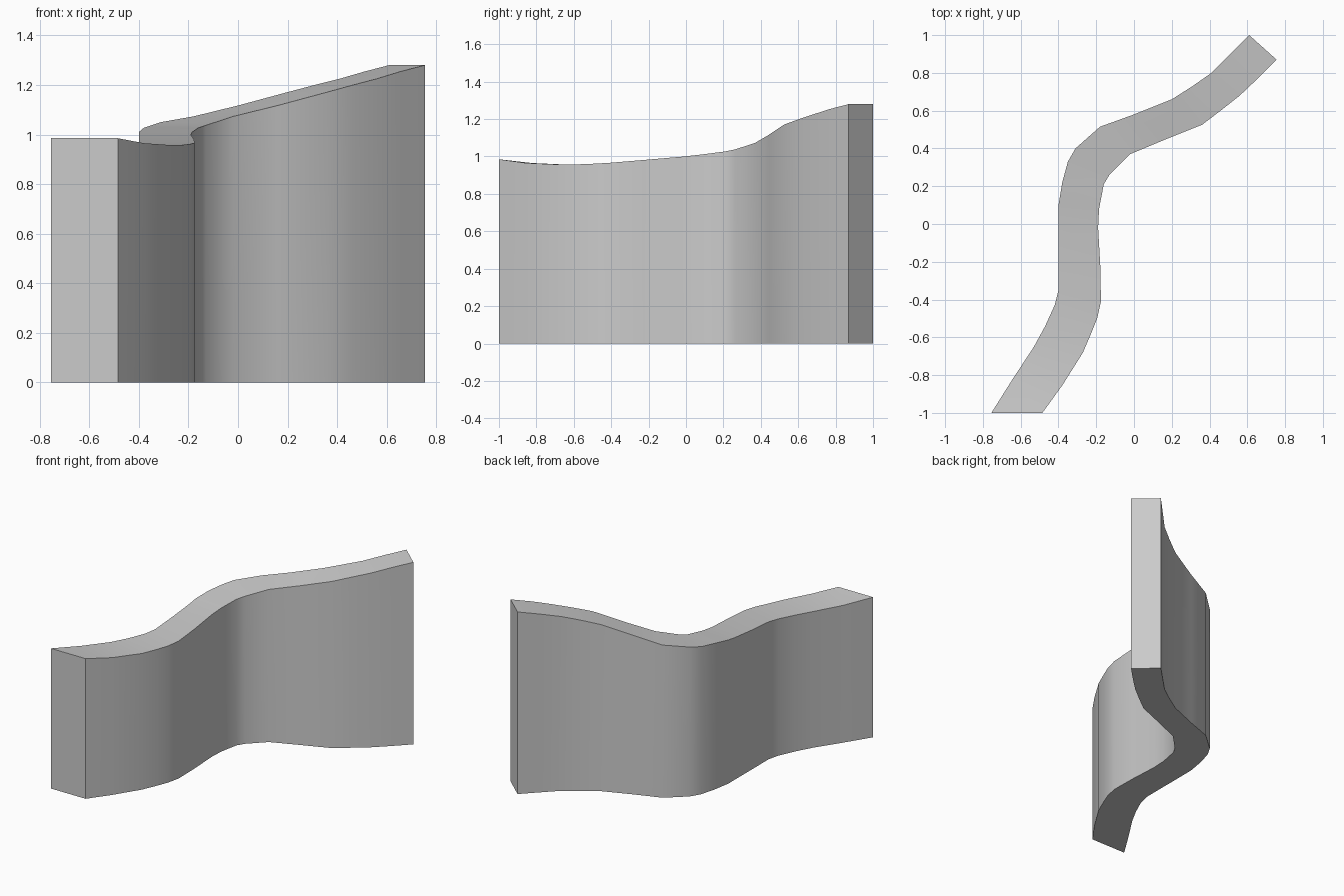
import bpy, bmesh, math

# Stations along the wall: left x, left y, right x, right y, top height
STATIONS = [
    (-0.755, -1.00, -0.485, -1.00, 0.985),
    (-0.645, -0.825, -0.38, -0.855, 0.965),
    (-0.53, -0.65, -0.27, -0.68, 0.957),
    (-0.47, -0.54, -0.225, -0.575, 0.958),
    (-0.42, -0.43, -0.195, -0.50, 0.961),
    (-0.40, -0.35, -0.175, -0.41, 0.966),
    (-0.40, -0.15, -0.178, -0.23, 0.981),
    (-0.40, 0.03, -0.19, -0.02, 0.999),
    (-0.40, 0.10, -0.185, 0.08, 1.01),
    (-0.38, 0.22, -0.16, 0.21, 1.027),
    (-0.35, 0.33, -0.13, 0.26, 1.037),
    (-0.31, 0.40, -0.09, 0.30, 1.05),
    (-0.18, 0.515, -0.02, 0.37, 1.073),
    (0.00, 0.58, 0.16, 0.445, 1.117),
    (0.20, 0.66, 0.36, 0.525, 1.171),
    (0.31, 0.73, 0.465, 0.605, 1.20),
    (0.41, 0.80, 0.56, 0.68, 1.225),
    (0.51, 0.90, 0.655, 0.77, 1.254),
    (0.61, 1.00, 0.755, 0.87, 1.28),
]

# Curved wall: one rectangular section per station, skinned and capped
bm = bmesh.new()
rings = []
for lx, ly, rx, ry, h in STATIONS:
    corners = ((lx, ly, 0), (rx, ry, 0), (rx, ry, h), (lx, ly, h))
    rings.append([bm.verts.new(c) for c in corners])
for a, b in zip(rings, rings[1:]):
    for i in range(4):
        j = (i + 1) % 4
        bm.faces.new((a[i], a[j], b[j], b[i]))
bm.faces.new(rings[0])
bm.faces.new(rings[-1])
bmesh.ops.recalc_face_normals(bm, faces=bm.faces)

mesh = bpy.data.meshes.new("curved_wall")
bm.to_mesh(mesh)
bm.free()
wall = bpy.data.objects.new("curved_wall", mesh)
bpy.context.collection.objects.link(wall)

# Smooth sides, crisp rims
bpy.context.view_layer.objects.active = wall
wall.select_set(True)
bpy.ops.object.shade_smooth_by_angle(angle=math.radians(40))
